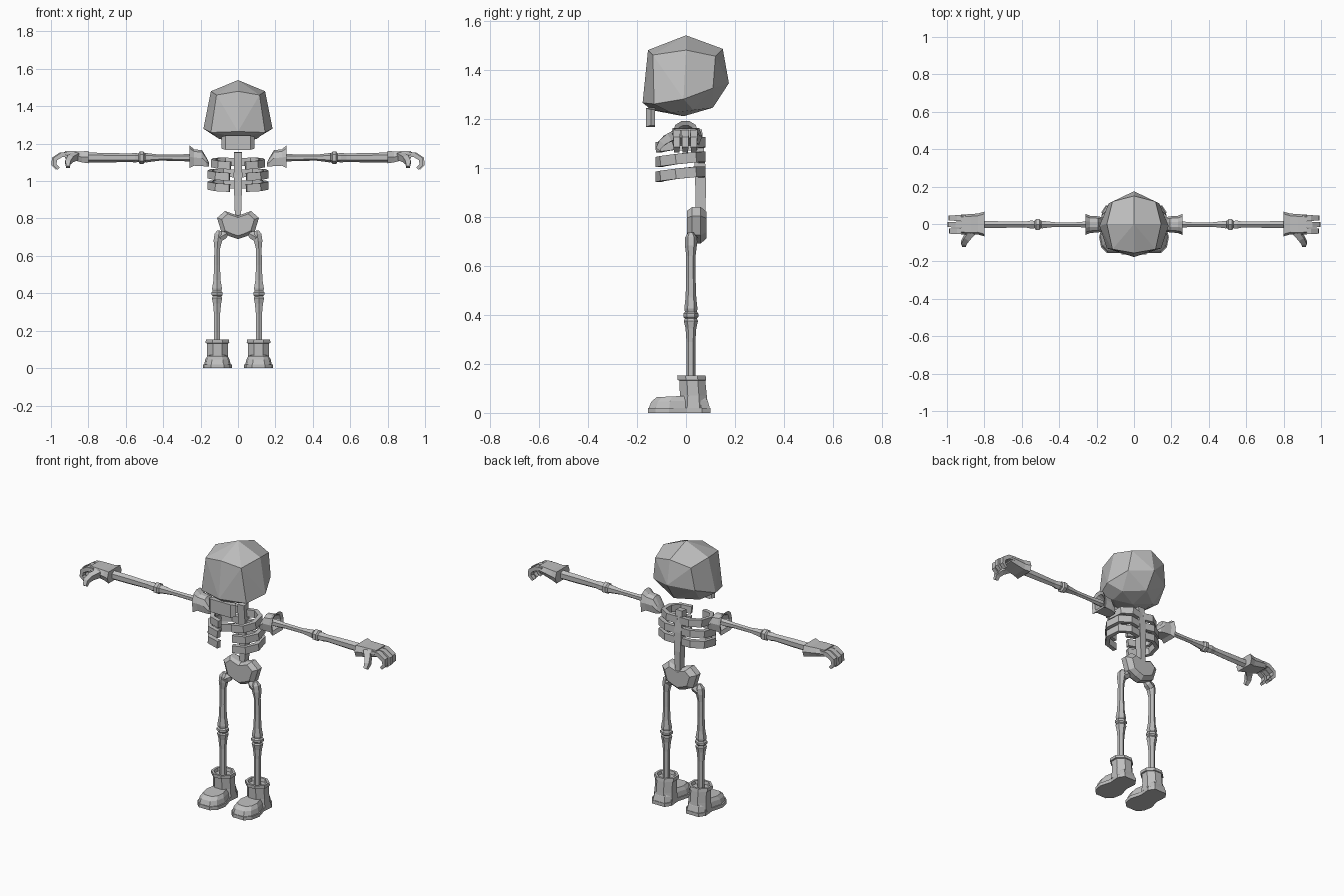
import bpy, bmesh, math
from mathutils import Vector

bone = bpy.data.materials.new("bone_grey")
bone.diffuse_color = (0.52, 0.52, 0.52, 1)


def finish(name, bm, mirror):
    bmesh.ops.recalc_face_normals(bm, faces=bm.faces[:])
    me = bpy.data.meshes.new(name)
    bm.to_mesh(me)
    bm.free()
    me.materials.append(bone)
    ob = bpy.data.objects.new(name, me)
    bpy.context.collection.objects.link(ob)
    if mirror:
        ob.modifiers.new("mirror", 'MIRROR').use_mirror_merge = False
    return ob


def loft(name, rings, mirror=True, caps=(True, True)):
    """Skin a list of equal-length point rings."""
    bm = bmesh.new()
    vs = [[bm.verts.new(p) for p in r] for r in rings]
    n = len(vs[0])
    for a, b in zip(vs, vs[1:]):
        for i in range(n):
            j = (i + 1) % n
            bm.faces.new((a[i], a[j], b[j], b[i]))
    if caps[0]:
        bm.faces.new(vs[0])
    if caps[1]:
        bm.faces.new(vs[-1])
    return finish(name, bm, mirror)


def sweep(name, stations, up, n=6, mirror=True):
    """Sweep an n-sided section; each station is (point, half side, half up)."""
    pts = [Vector(s[0]) for s in stations]
    up = Vector(up)
    k = 1 / math.cos(math.pi / n) if n == 4 else 1
    rings = []
    for i, (_, a, b) in enumerate(stations):
        t = (pts[min(i + 1, len(pts) - 1)] - pts[max(i - 1, 0)]).normalized()
        side = t.cross(up).normalized()
        u = side.cross(t)
        rings.append([pts[i] + side * a * k * math.cos(w) + u * b * k * math.sin(w)
                      for w in (2 * math.pi * (q + 0.5) / n for q in range(n))])
    return loft(name, rings, mirror)


def hull(name, half, mirror=False):
    """Convex solid from points of one half, reflected across x."""
    bm = bmesh.new()
    for x, y, z in half:
        bm.verts.new((x, y, z))
        if x > 0 and not mirror:
            bm.verts.new((-x, y, z))
    bmesh.ops.convex_hull(bm, input=bm.verts[:])
    bmesh.ops.dissolve_limit(bm, angle_limit=math.radians(6),
                             verts=bm.verts[:], edges=bm.edges[:])
    return finish(name, bm, mirror)


# Skull and jaw
hull("skull", [
    (0, 0, 1.54), (0, -.155, 1.48), (.145, 0, 1.48), (0, .15, 1.485),
    (.115, -.135, 1.46), (.115, .12, 1.455),
    (0, -.177, 1.265), (.145, -.13, 1.26), (.185, -.01, 1.28),
    (.135, .11, 1.325), (0, .175, 1.345),
    (0, -.01, 1.21), (0, -.14, 1.235), (.1, -.06, 1.225),
    (.11, .03, 1.235), (0, .11, 1.245)])
sweep("jaw", [((-.082, -.135, 1.205), .01, .032), ((-.065, -.145, 1.205), .018, .038),
              ((.065, -.145, 1.205), .018, .038), ((.082, -.135, 1.205), .01, .032)],
      (0, 0, 1), 4, False)

# Spine
sweep("spine", [((0, .058, .80), .016, .02), ((0, .06, .92), .02, .022),
                ((0, .056, 1.03), .023, .022), ((0, .045, 1.155), .021, .02)],
      (0, 1, 0), 4, False)

# Ribs, three pairs curving forward from the spine
for i, (z, s) in enumerate([(.975, 1), (1.035, 1), (1.095, .87)]):
    path = [(.01, .06, .005), (.08, .068, .01), (.138, .035, .008),
            (.152, -.04, 0), (.115, -.095, -.008), (.045, -.112, -.012)]
    sweep("rib_%d" % (i + 1), [((x * s, y, z + dz), .012, .021) for x, y, dz in path],
          (0, 0, 1), 4)

# Pelvis with raised wings and a notch between them
outline = [(0, .815), (.07, .84), (.112, .803), (.088, .725), (.04, .703), (0, .69),
           (-.04, .703), (-.088, .725), (-.112, .803), (-.07, .84)]
rings = []
for y, s in ((.005, .78), (.025, 1), (.06, 1), (.083, .72)):
    rings.append([(x * s, y, .77 + (z - .77) * s) for x, z in outline])
loft("pelvis", rings, False)

# Shoulder caps, flared and open toward the arm
caps = []
for x, hy, z0, z1 in ((.155, .025, 1.078, 1.10), (.168, .038, 1.078, 1.125),
                      (.192, .043, 1.08, 1.165), (.235, .046, 1.082, 1.17),
                      (.258, .056, 1.07, 1.19), (.25, .04, 1.09, 1.172),
                      (.2, .033, 1.095, 1.15)):
    h = z1 - z0
    caps.append([(x, -.002 + hy * a, z0 + h * b) for a, b in
                 ((-.85, 0), (.85, 0), (1, .5), (.75, .87), (.3, 1),
                  (-.3, 1), (-.75, .87), (-1, .5))])
loft("shoulder_cap", caps)


# Arm bones: x position and half thickness in y and z
def arm(name, profile):
    sweep(name, [((x, -.003, 1.125), a, b) for x, a, b in profile], (0, 0, 1))


arm("upper_arm", [(.20, .02, .02), (.26, .019, .021), (.31, .014, .017), (.42, .014, .016),
                  (.475, .021, .023), (.495, .024, .026), (.50, .016, .016)])
arm("elbow", [(.495, .02, .02), (.505, .033, .033), (.525, .033, .033), (.533, .02, .02)])
arm("forearm", [(.53, .022, .022), (.55, .025, .026), (.58, .018, .022),
                (.70, .02, .026), (.82, .022, .027)])


# Gloved hand: wide cuff, palm, fingers and thumb
def slab(x, y0, y1, z0, z1):
    m = (z0 + z1) / 2
    return [(x, y0 + .012, z0), (x, y1 - .012, z0), (x, y1, m),
            (x, y1 - .012, z1), (x, y0 + .012, z1), (x, y0, m)]


loft("hand", [slab(.80, -.066, .066, 1.095, 1.162), slab(.835, -.056, .056, 1.10, 1.158),
              slab(.875, -.058, .053, 1.11, 1.16), slab(.925, -.055, .05, 1.122, 1.16)])
for i, (y, ln) in enumerate([(-.038, -.008), (-.003, 0), (.032, -.006)]):
    sweep("finger_%d" % (i + 1),
          [((.90, y, 1.143), .013, .016), ((.95 + ln, y, 1.141), .012, .015),
           ((.985 + ln, y, 1.118), .012, .014), ((.988 + ln, y, 1.088), .01, .013),
           ((.967 + ln, y, 1.067), .008, .011)], (0, 1, 0), 4)
sweep("thumb", [((.865, -.04, 1.135), .02, .018), ((.895, -.075, 1.12), .017, .016),
                ((.91, -.10, 1.10), .014, .014), ((.908, -.115, 1.075), .009, .01)],
      (1, 0, 0), 4)


# Leg bones: height, offset in x, half thickness in x and y
def leg(name, profile):
    sweep(name, [((x, .02, z), a, b) for z, x, a, b in profile], (0, 1, 0))


leg("thigh", [(.735, .10, .012, .012), (.715, .103, .026, .024), (.68, .108, .026, .024),
              (.64, .111, .018, .019), (.55, .112, .018, .019), (.47, .112, .022, .022),
              (.425, .112, .031, .027), (.41, .112, .026, .024)])
sweep("hip_ball", [((.06, .025, .72), .014, .014), ((.075, .025, .712), .025, .025),
                   ((.098, .022, .698), .025, .025), ((.112, .02, .69), .014, .014)],
      (0, 1, 0))
leg("knee", [(.415, .112, .024, .022), (.405, .112, .035, .031),
             (.392, .112, .035, .031), (.382, .112, .024, .022)])
leg("shin", [(.388, .112, .024, .022), (.375, .112, .032, .029), (.345, .112, .025, .022),
             (.29, .112, .019, .018), (.10, .112, .019, .018)])

# Boots: sole, low toe piece, shaft and rim
sole = [(.04, .10), (.063, .065), (.058, 0), (.077, -.07), (.066, -.125), (.035, -.155)]
sole = sole + [(-x, y) for x, y in reversed(sole)]
loft("boot_sole", [[(.11 + x, y, z) for x, y in sole] for z in (0, .02)])
foot = []
for s, f in ((.92, 0), (.84, .6), (.68, 1)):
    foot.append([(.11 + x * s, -.02 + (y + .02) * (s + .06),
                  .018 + f * (.047 + .07 * (y + .13) * .5)) for x, y in sole])
loft("boot_foot", foot)
shaft = []
for z, y, rx, ry in ((.02, .03, .062, .062), (.07, .03, .057, .056), (.132, .026, .057, .054),
                     (.134, .024, .065, .06), (.153, .022, .063, .059),
                     (.153, .022, .05, .046), (.135, .022, .046, .042)):
    shaft.append([(.11 + rx * 1.06 * math.cos(w), y + ry * 1.06 * math.sin(w), z)
                  for w in (math.pi * (q + .5) / 4 for q in range(8))])
loft("boot_shaft", shaft)
